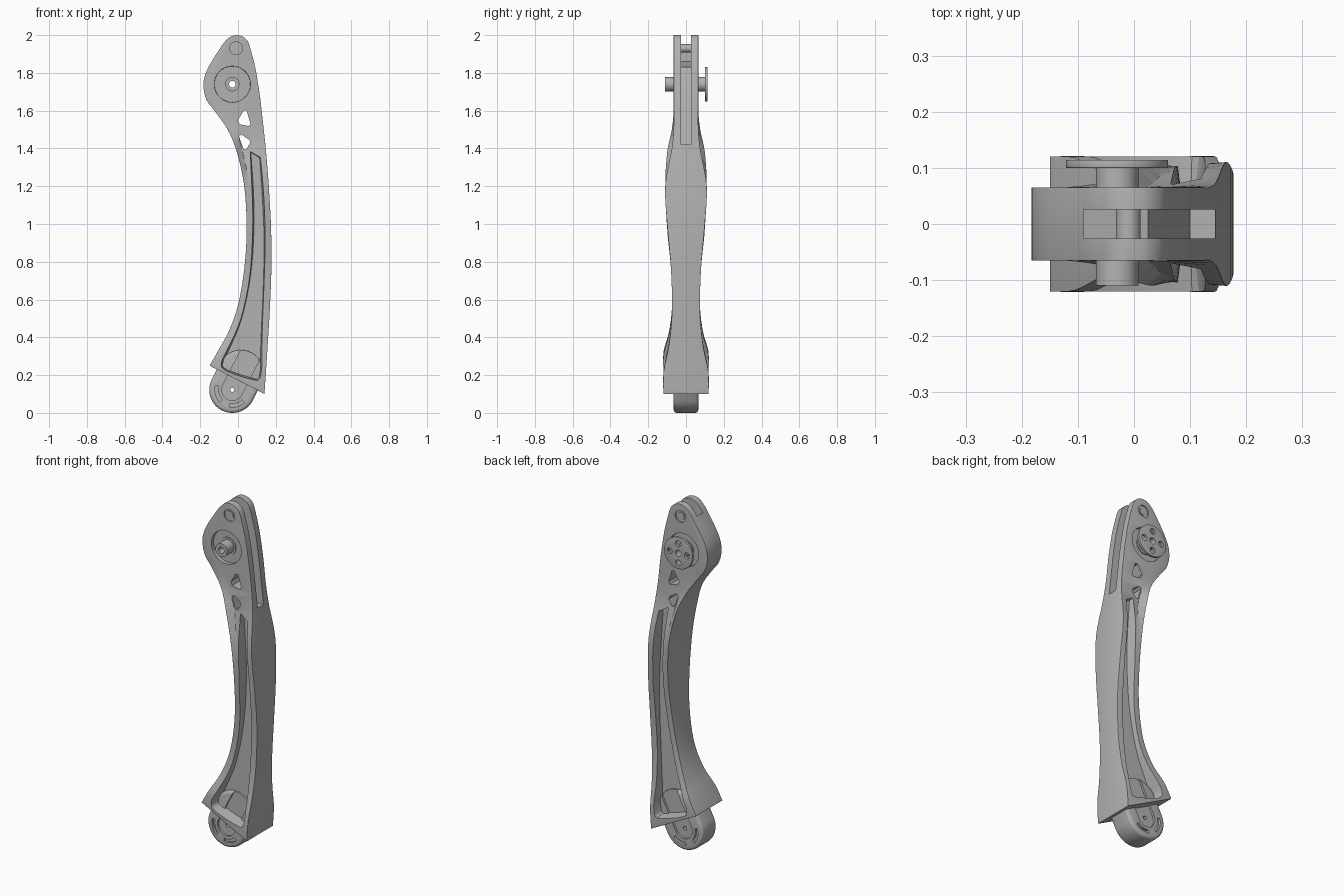
import bpy, bmesh, math
from mathutils import Vector

if "Cube" in bpy.data.objects:
    bpy.data.objects.remove(bpy.data.objects["Cube"])

grey = bpy.data.materials.new("satin grey")
grey.use_nodes = True
grey.diffuse_color = (0.45, 0.45, 0.45, 1)
grey.node_tree.nodes["Principled BSDF"].inputs["Base Color"].default_value = grey.diffuse_color


def spline(rows, steps):
    """Smooth curve through rows of numbers of any length."""
    rows = [Vector(r) for r in rows]
    out = []
    for i in range(len(rows) - 1):
        a, b, c, d = rows[max(i - 1, 0)], rows[i], rows[i + 1], rows[min(i + 2, len(rows) - 1)]
        for k in range(steps):
            t = k / steps
            out.append(b + (c - a) * (t / 2) + (a * 2 - b * 5 + c * 4 - d) * (t * t / 2)
                       + (b * 3 - a - c * 3 + d) * (t ** 3 / 2))
    return out + [rows[-1]]


def loft(name, rings):
    """Skin a stack of equal closed rings and cap both ends."""
    bm = bmesh.new()
    loops = [[bm.verts.new(p) for p in ring] for ring in rings]
    n = len(loops[0])
    for a, b in zip(loops, loops[1:]):
        for i in range(n):
            j = (i + 1) % n
            bm.faces.new((a[i], a[j], b[j], b[i]))
    bm.faces.new(loops[0][::-1])
    bm.faces.new(loops[-1])
    bmesh.ops.recalc_face_normals(bm, faces=bm.faces)
    mesh = bpy.data.meshes.new(name)
    bm.to_mesh(mesh)
    bm.free()
    mesh.materials.append(grey)
    obj = bpy.data.objects.new(name, mesh)
    bpy.context.collection.objects.link(obj)
    return obj


def prism(name, points, y0, y1, grow=0.0):
    """Extrude an x-z outline from y0 to y1, widening the far end by grow."""
    pts = [Vector(p) for p in points]
    n = len(pts)
    area = sum(pts[i - 1].x * pts[i].y - pts[i].x * pts[i - 1].y for i in range(n))
    side = 1 if area > 0 else -1
    far = []
    for i, p in enumerate(pts):
        d = (pts[(i + 1) % n] - pts[i - 1]).normalized()
        far.append(p + Vector((d.y, -d.x)) * grow * side)
    return loft(name, [[(p.x, y0, p.y) for p in pts], [(p.x, y1, p.y) for p in far]])


def arc(center, radius, start=0, end=360, n=48):
    """Points on a circle; a full circle leaves out the repeated end."""
    count = n if end - start == 360 else n + 1
    angles = [math.radians(start + (end - start) * i / n) for i in range(count)]
    return [(center[0] + radius * math.cos(a), center[1] + radius * math.sin(a)) for a in angles]


def stadium(center, radius, length, tilt):
    t = math.radians(tilt)
    far = (center[0] + length * math.cos(t), center[1] + length * math.sin(t))
    return arc(center, radius, tilt + 90, tilt + 270, 32) + arc(far, radius, tilt - 90, tilt + 90, 32)


def apply(obj, kind, **settings):
    mod = obj.modifiers.new(kind.lower(), kind)
    for key, value in settings.items():
        setattr(mod, key, value)
    bpy.ops.object.select_all(action="DESELECT")
    bpy.context.view_layer.objects.active = obj
    obj.select_set(True)
    bpy.ops.object.modifier_apply(modifier=mod.name)


def cut(obj, points, y0, y1, grow=0.0):
    cutter = prism("cutter", points, y0, y1, grow)
    apply(obj, "BOOLEAN", operation="DIFFERENCE", solver="EXACT", object=cutter)
    bpy.data.objects.remove(cutter)


def cut_both(obj, points, floor, grow=0.0):
    """Sink the same pocket into the front and the back."""
    for s in (-1, 1):
        cut(obj, points, s * floor, s * 0.2, grow)


def soften(obj, width):
    apply(obj, "BEVEL", width=width, segments=3, limit_method="ANGLE", angle_limit=math.radians(50))


def finish(obj):
    bpy.ops.object.select_all(action="DESELECT")
    bpy.context.view_layer.objects.active = obj
    obj.select_set(True)
    bpy.ops.object.shade_smooth_by_angle(angle=math.radians(32))


pivot = (-0.03, 1.74)
top_hole = (-0.01, 1.93)
ankle = (-0.03, 0.122)

# Arm: inner x, z, outer x, z, then half widths of inner rim, web and outer spine
HEAD = (0.065,) * 3
rows = [
    (-.15, .25, .14, .10, .12, .12, .12),
    (-.105, .33, .148, .22, .118, .118, .118),
    (-.05, .43, .157, .36, .09, .09, .09),
    (.0, .57, .168, .54, .074, .074, .074),
    (.034, .77, .177, .77, .08, .08, .08),
    (.046, .98, .175, .98, .1, .1, .098),
    (.033, 1.2, .163, 1.2, .11, .1, .11),
    (-.006, 1.38, .147, 1.4, .1, .066, .075),
    (-.055, 1.5, .134, 1.52, .075) + HEAD[:2],
    (-.125, 1.6, .124, 1.61) + HEAD,
    (-.168, 1.66, .117, 1.67) + HEAD,
    (-.183, 1.74, .105, 1.75) + HEAD,
    (-.162, 1.82, .091, 1.83) + HEAD,
    (-.095, 1.93, .068, 1.92) + HEAD,
    (-.068, 1.967, .052, 1.967) + HEAD,
    (-.04, 1.992, .026, 1.992) + HEAD,
    (-.012, 2.0, -.004, 2.0) + HEAD,
]
rings = []
for lx, lz, rx, rz, wl, wm, wr in spline(rows, 4):
    mx, mz = lx + (rx - lx) * 0.2, lz + (rz - lz) * 0.2
    front = [(lx, -wl, lz), (mx, -wm, mz), (rx, -wr, rz)]
    rings.append(front + [(x, -y, z) for x, y, z in reversed(front)])
arm = loft("arm", rings)
soften(arm, 0.013)

# Long side pockets with sloped walls
pocket = [(.068, 1.38), (.083, 1.15), (.084, .95), (.066, .72), (.02, .5), (-.04, .35),
          (-.078, .265), (-.055, .23), (.075, .187), (.112, .205), (.122, .4),
          (.136, .75), (.136, 1.0), (.115, 1.35)]
cut_both(arm, spline(pocket, 4), 0.045, 0.02)

# Fork slot, lightening holes, pivot recess and pin sockets
cut(arm, [(-.09, 2.1), (-.09, 1.86), (.025, 1.83), (.07, 1.62), (.1, 1.42), (.3, 1.42), (.3, 2.1)],
    -0.026, 0.026)
cut(arm, [(.03, 1.6), (.045, 1.602), (.066, 1.532), (.058, 1.518), (.008, 1.528), (.0, 1.55)], -0.2, 0.2)
cut(arm, [(.006, 1.462), (.018, 1.474), (.06, 1.445), (.065, 1.43), (.043, 1.395), (.03, 1.395)], -0.2, 0.2)
cut_both(arm, arc(pivot, 0.095), 0.045, 0.006)
cut_both(arm, arc(top_hole, 0.034), 0.057)
cut(arm, arc(pivot, 0.02), -0.2, 0.2)
finish(arm)

# Pin across the fork
fork_pin = prism("fork_pin", arc(top_hole, 0.022), -0.061, 0.061)
finish(fork_pin)

# Hollow pivot axle with a collar inside the recess
for name, radius, y0, y1 in (("pivot_axle", 0.038, -0.11, 0.102), ("pivot_collar", 0.05, -0.05, 0.05)):
    part = prism(name, arc(pivot, radius), y0, y1)
    cut(part, arc(pivot, 0.018), -0.2, 0.2)
    finish(part)

# Drilled mounting disc on the back
disc = prism("mounting_disc", arc(pivot, 0.091, n=64), 0.1, 0.114)
soften(disc, 0.002)
cut(disc, arc(pivot, 0.018), 0, 0.2)
for hole in arc(pivot, 0.056, n=4):
    cut(disc, arc(hole, 0.017, n=24), 0, 0.2)
finish(disc)

# Rounded foot with a sunken track, arc slots and a bore
foot = prism("foot", stadium(ankle, 0.122, 0.1, 63), -0.065, 0.065)
soften(foot, 0.016)
cut_both(foot, stadium(ankle, 0.056, 0.2, 63), 0.053)
for start, end in ((165, 225), (260, 315)):
    slot = arc(ankle, 0.092, start, end, 12) + arc(ankle, 0.074, start, end, 12)[::-1]
    cut_both(foot, slot, 0.05)
cut(foot, arc(ankle, 0.011, n=24), -0.2, 0.2)
finish(foot)
